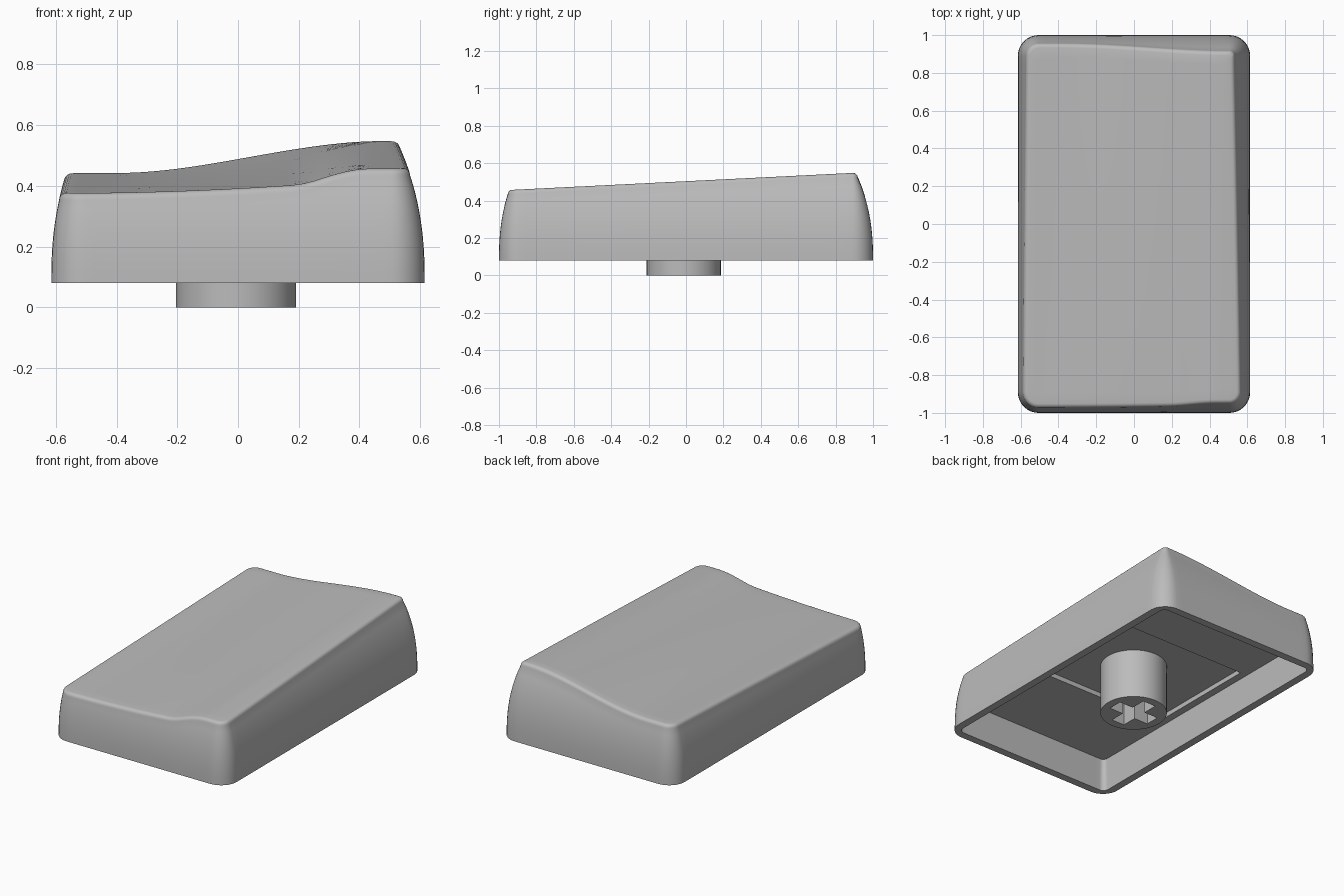
import bpy, bmesh, math
from mathutils import Vector

cube = bpy.data.objects.get("Cube")
if cube:
    bpy.data.objects.remove(cube, do_unlink=True)

HX, HY, BASE, CORNER = 0.615, 1.0, 0.08, 0.11
FILLET = 0.024
CEILING, RECESS = 0.29, 0.32

grey = bpy.data.materials.new("light grey plastic")
grey.use_nodes = True
colour = (0.5, 0.5, 0.5, 1)
grey.diffuse_color = colour
grey.node_tree.nodes["Principled BSDF"].inputs["Base Color"].default_value = colour


def smoothstep(a, b, x):
    t = min(max((x - a) / (b - a), 0), 1)
    return t * t * (3 - 2 * t)


def top_height(x, y):
    """Top surface: ruled between a front and a back profile."""
    sweep = min(max((x + 0.6) / 0.9, 0), 1)
    front = 0.376 + 0.035 * sweep ** 2 + 0.045 * smoothstep(0.18, 0.43, x)
    back = 0.442 + 0.107 * smoothstep(-0.4, 0.48, x)
    t = (y + 0.95) / 1.87
    return front + (back - front) * t


def lean(z):
    """How far the wall has curved inward at height z."""
    return 0.58 * max(z - BASE, 0) ** 2.4


def outline():
    """Rounded rectangle stations: corner-centre factors and corner direction."""
    stations = []
    corners = [(1, 1), (-1, 1), (-1, -1), (1, -1)]
    arc, counts = 8, (28, 40)
    for i, (cx, cy) in enumerate(corners):
        for k in range(arc + 1):
            a = math.pi / 2 * (i + k / arc)
            stations.append((cx, cy, math.cos(a), math.sin(a)))
        nx, ny = corners[(i + 1) % 4]
        a = math.pi / 2 * (i + 1)
        n = counts[i % 2]
        for k in range(1, n):
            t = k / n
            stations.append((cx + (nx - cx) * t, cy + (ny - cy) * t,
                             math.cos(a), math.sin(a)))
    return stations


STATIONS = outline()


def place(station, hx, hy, r):
    u, v, nx, ny = station
    return u * (hx - r) + r * nx, v * (hy - r) + r * ny


def inset_point(station, inset):
    return place(station, HX - inset, HY - inset, max(CORNER - inset, 0.025))


def wall_ring(t, fillet_angle=0):
    """Outer ring at fraction t of the wall, or part way round the top fillet."""
    ring = []
    for s in STATIONS:
        x, y = inset_point(s, 0.06)
        for _ in range(3):
            edge = top_height(x, y) - FILLET
            x, y = inset_point(s, lean(edge) + FILLET)
        z = BASE + t * (edge - BASE)
        inset = lean(z) + FILLET * (1 - math.cos(fillet_angle))
        x, y = inset_point(s, inset)
        ring.append(Vector((x, y, z + FILLET * math.sin(fillet_angle))))
    return ring


def flat_ring(hx, hy, r, z):
    return [Vector((*place(s, hx, hy, r), z)) for s in STATIONS]


def finish(bm, name, angle):
    bmesh.ops.recalc_face_normals(bm, faces=bm.faces)
    mesh = bpy.data.meshes.new(name)
    bm.to_mesh(mesh)
    bm.free()
    mesh.materials.append(grey)
    obj = bpy.data.objects.new(name, mesh)
    bpy.context.collection.objects.link(obj)
    bpy.ops.object.select_all(action="DESELECT")
    obj.select_set(True)
    bpy.context.view_layer.objects.active = obj
    bpy.ops.object.shade_smooth_by_angle(angle=math.radians(angle))
    return obj


# Cap shell: recess, ceiling, inner wall, rim, outer wall, fillet, top
rings = [flat_ring(0.51, 0.38, 0.001, RECESS),
         flat_ring(0.51, 0.38, 0.001, CEILING),
         flat_ring(0.558, 0.943, 0.03, CEILING),
         flat_ring(0.565, 0.95, 0.035, BASE)]
rings += [wall_ring(k / 10) for k in range(11)]
rings += [wall_ring(1, math.pi / 2 * k / 5) for k in range(1, 6)]
lip = rings[-1]
for k in range(1, 18):
    s = 1 - k / 18
    ring = []
    for p in lip:
        x, y = p.x * s, p.y * s
        ring.append(Vector((x, y, top_height(x, y))))
    rings.append(ring)

bm = bmesh.new()
loops = [[bm.verts.new(p) for p in ring] for ring in rings]
count = len(STATIONS)
for low, high in zip(loops, loops[1:]):
    for i in range(count):
        j = (i + 1) % count
        bm.faces.new((low[i], low[j], high[j], high[i]))
bm.faces.new(loops[0])
centre = bm.verts.new((0, 0, top_height(0, 0)))
for i in range(count):
    bm.faces.new((loops[-1][i], loops[-1][(i + 1) % count], centre))
finish(bm, "cap_shell", 35)

# Stem: round post with a cross-shaped socket
CX, CY, RADIUS, ARM, SLOT = -0.007, -0.012, 0.198, 0.145, 0.046


def closed_loop(bm, points):
    verts = [bm.verts.new((CX + x, CY + y, 0)) for x, y in points]
    return [bm.edges.new((verts[i - 1], verts[i])) for i in range(len(verts))]


def raise_edges(bm, edges, height):
    made = bmesh.ops.extrude_edge_only(bm, edges=edges)["geom"]
    bmesh.ops.translate(bm, vec=(0, 0, height),
                        verts=[g for g in made if isinstance(g, bmesh.types.BMVert)])
    return [g for g in made if isinstance(g, bmesh.types.BMEdge)]


circle = [(RADIUS * math.cos(math.tau * k / 64), RADIUS * math.sin(math.tau * k / 64))
          for k in range(64)]
cross = []
for k in range(4):
    c, s = round(math.cos(k * math.pi / 2)), round(math.sin(k * math.pi / 2))
    for x, y in ((ARM, -SLOT), (ARM, SLOT), (SLOT, SLOT)):
        cross.append((c * x - s * y, s * x + c * y))

bm = bmesh.new()
outer, inner = closed_loop(bm, circle), closed_loop(bm, cross)
bmesh.ops.triangle_fill(bm, edges=outer + inner, use_beauty=True)
raise_edges(bm, outer, RECESS + 0.005)
socket_top = raise_edges(bm, inner, 0.3)
bmesh.ops.edgeloop_fill(bm, edges=socket_top)
finish(bm, "stem", 30)
